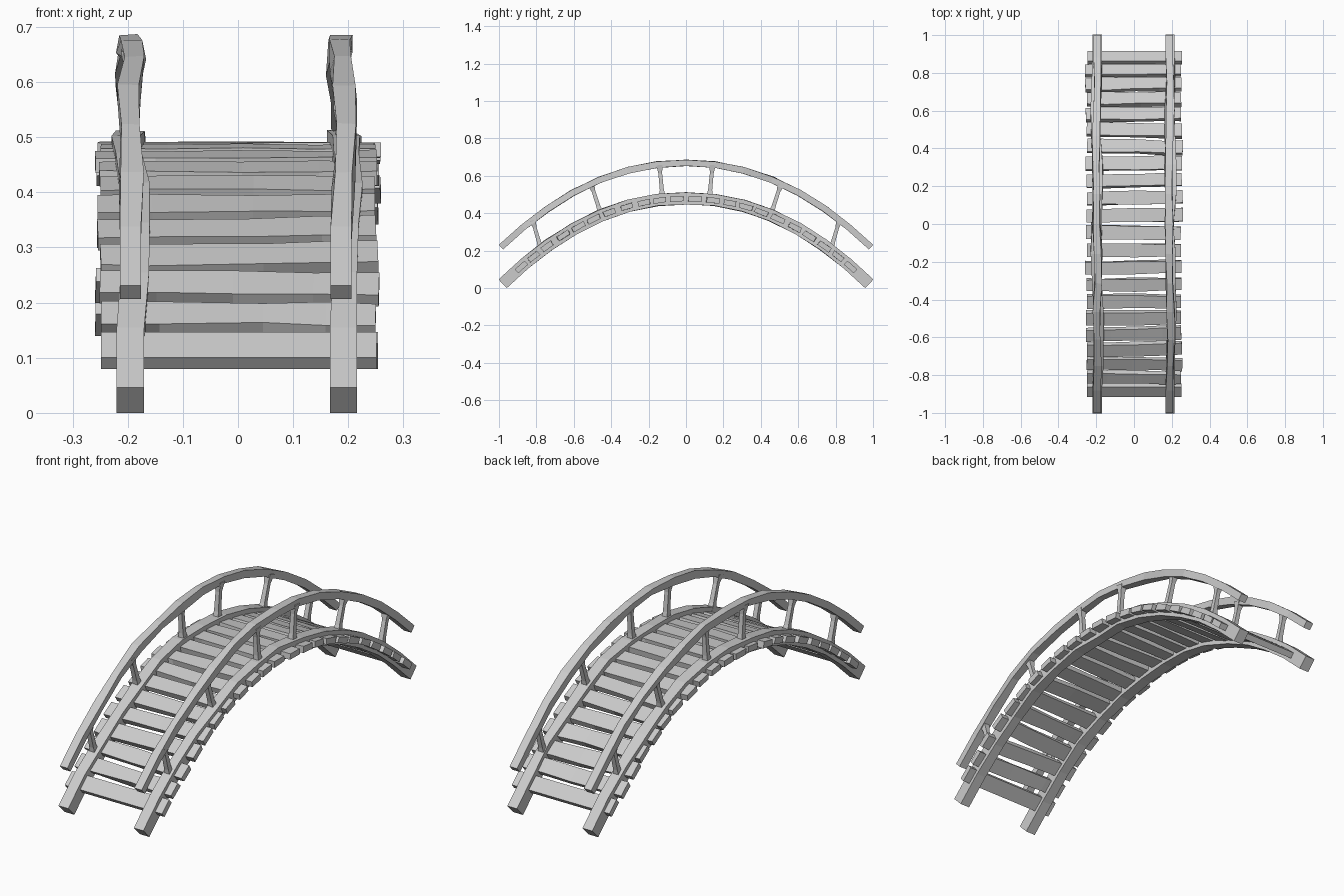
import bpy, bmesh, math, random
from mathutils import Vector, Matrix

random.seed(7)

cube = bpy.data.objects.get("Cube")
if cube:
    bpy.data.objects.remove(cube, do_unlink=True)

# One plain wood-grey material
GREY = (0.6, 0.6, 0.6, 1)
mat = bpy.data.materials.new("pale grey")
mat.use_nodes = True
mat.diffuse_color = GREY
mat.node_tree.nodes["Principled BSDF"].inputs["Base Color"].default_value = GREY


def jitter(amount):
    return random.uniform(-amount, amount)


def arch(t, half, apex, drop):
    """Point and unit tangent on the arch, t from -1 to 1, evenly spaced."""
    y = half * (1.103 * t - 0.103 * t ** 3)
    u = abs(y / half)
    slope = -math.copysign(2.1 * drop / half * u ** 1.1, y)
    return Vector((0, y, apex - drop * u ** 2.1)), Vector((0, 1, slope)).normalized()


def skin(name, rings):
    """Join four-sided rings into a closed, flat-shaded bar."""
    bm = bmesh.new()
    loops = [[bm.verts.new(p) for p in ring] for ring in rings]
    for a, b in zip(loops, loops[1:]):
        for i in range(4):
            j = (i + 1) % 4
            bm.faces.new((a[i], a[j], b[j], b[i]))
    bm.faces.new(loops[0])
    bm.faces.new(loops[-1])
    bmesh.ops.recalc_face_normals(bm, faces=bm.faces)
    mesh = bpy.data.meshes.new(name)
    bm.to_mesh(mesh)
    bm.free()
    mesh.materials.append(mat)
    obj = bpy.data.objects.new(name, mesh)
    bpy.context.collection.objects.link(obj)
    return obj


def ring(centre, side, up, width, height, wobble=0.0):
    corners = ((-1, -1), (1, -1), (1, 1), (-1, 1))
    return [centre + side * (a * width / 2 + jitter(wobble))
            + up * (b * height / 2 + jitter(wobble * 0.4)) for a, b in corners]


X = Vector((1, 0, 0))


def beam(name, x, shape, width, height, sway):
    """Rough-hewn curved beam; sway holds sideways offsets in thousandths."""
    last = len(sway) - 1
    rings = []
    for i, s in enumerate(sway):
        p, tangent = arch(2 * i / last - 1, *shape)
        p.x = x + s / 1000
        wobble = 0.005 if 1 < i < last - 1 else 0
        rings.append(ring(p, X, X.cross(tangent), width, height, wobble))
    return skin(name, rings)


STRINGER = (0.98, 0.48, 0.457)
RAIL = (0.989, 0.669, 0.45)

# Bearing beams under and beside the deck
beam("right_stringer", -0.195, STRINGER, 0.05, 0.064,
     (0, 0, 4, 13, 8, -2, -6, -3, 2, 5, -4, -8, -2, 0, 0))
beam("left_stringer", 0.191, STRINGER, 0.049, 0.064,
     (0, 0, 2, 5, 10, 7, 2, -3, 4, 6, 0, -5, 2, 0, 0))

# Handrails
beam("right_handrail", -0.195, RAIL, 0.038, 0.034,
     (0, 0, 3, 0, -5, 4, 6, -3, -4, -6, -4, 2, 4, 0, 0))
beam("left_handrail", 0.187, RAIL, 0.038, 0.034,
     (0, 0, 4, 9, 8, 3, 0, 4, 0, -4, -2, 6, 4, 0, 0))

# Slanted posts, slightly flared where they meet the beams
POSTS = ((0.125, 0.142), (0.455, 0.507), (0.775, 0.82))
for label, x in (("right", -0.195), ("left", 0.19)):
    for end, sign in (("front", -1), ("back", 1)):
        for n, (low, high) in enumerate(POSTS, 1):
            foot = Vector((x, sign * low, 0.488 - 0.457 * (low / 0.98) ** 2.1))
            head = Vector((x, sign * high, 0.665 - 0.45 * (high / 0.989) ** 2.1))
            across = X.cross((head - foot).normalized())
            rings = [ring(foot.lerp(head, f), X, across, w, w)
                     for f, w in ((0, 0.034), (0.25, 0.022), (0.75, 0.02), (1, 0.034))]
            skin(f"{label}_{end}_post_{n}", rings)

# Uneven deck planks following the arch
COUNT = 22
for k in range(COUNT):
    t = (2 * k - COUNT + 1) / (COUNT - 1)
    p, tangent = arch(t, 0.88, 0.477, 0.364)
    tidy = k in (0, COUNT - 1)
    turn = Matrix.Rotation(0 if tidy else jitter(0.025), 3, X.cross(tangent))
    along, run = turn @ X, turn @ tangent
    up = along.cross(run)
    length = 0.07 + (0 if tidy else jitter(0.005))
    rings = []
    for x in (-0.253, -0.15, 0.02, 0.16, 0.253):
        at_end = abs(x) > 0.2
        offset = x + (jitter(0.006) if at_end else jitter(0.03))
        rings.append(ring(p + along * offset, run, up, length, 0.028,
                          0 if tidy else 0.004))
    skin(f"deck_plank_{k + 1}", rings)
